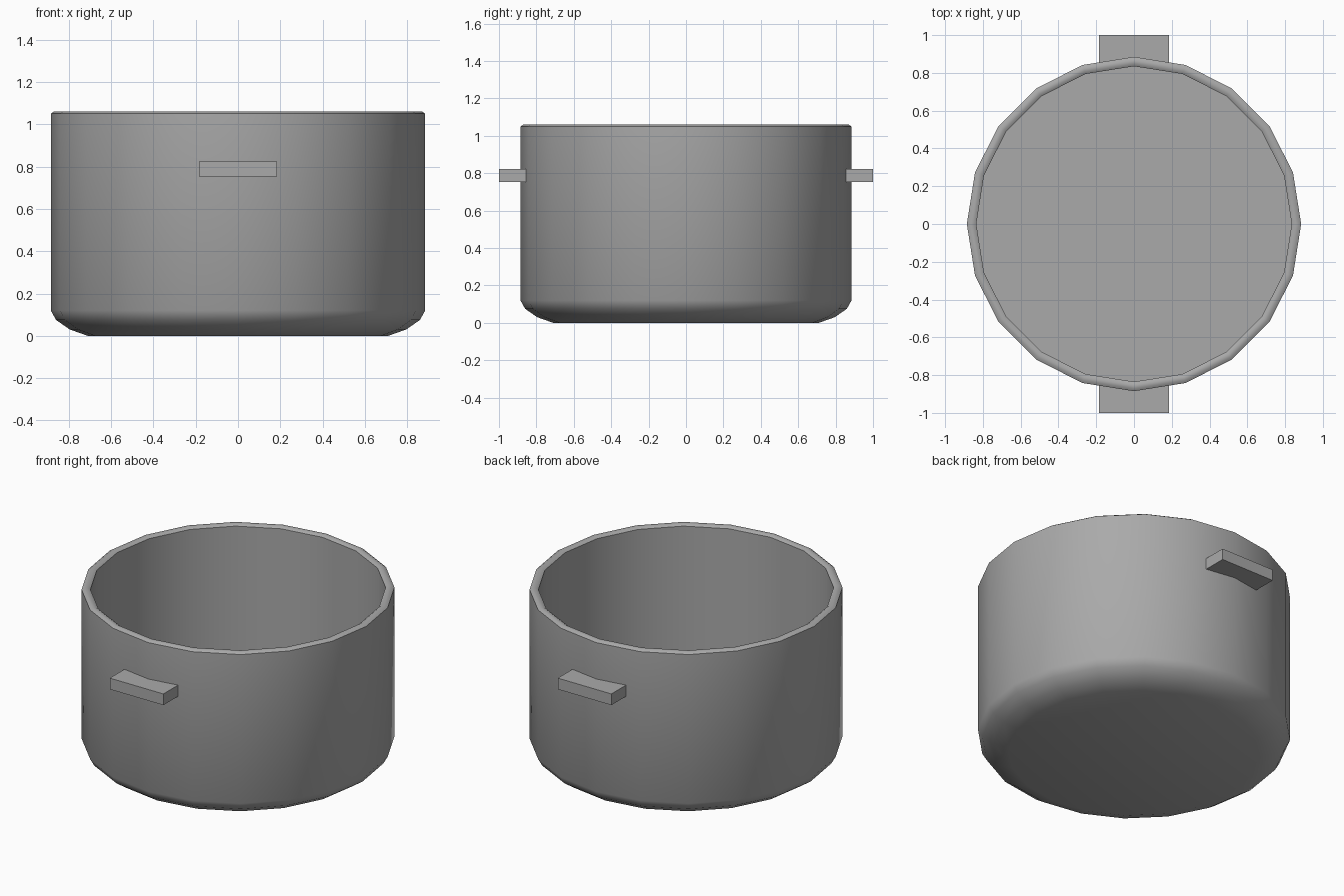
import bpy
import bmesh
import math

cube = bpy.data.objects.get("Cube")
if cube:
    bpy.data.objects.remove(cube, do_unlink=True)

SIDES = 20

# Single metal colour
metal = bpy.data.materials.new("grey metal")
metal.use_nodes = True
colour = (0.4, 0.4, 0.4, 1)
metal.diffuse_color = colour
metal.node_tree.nodes["Principled BSDF"].inputs["Base Color"].default_value = colour


def add_object(name, bm):
    bmesh.ops.recalc_face_normals(bm, faces=bm.faces)
    mesh = bpy.data.meshes.new(name)
    bm.to_mesh(mesh)
    bm.free()
    mesh.materials.append(metal)
    obj = bpy.data.objects.new(name, mesh)
    bpy.context.collection.objects.link(obj)
    return obj


# Pot body: outer base curve, wall, softened rim, inner wall and floor
profile = [(0.71, 0), (0.795, 0.03), (0.86, 0.075), (0.885, 0.12),
           (0.885, 1.05), (0.87, 1.06), (0.85, 1.06), (0.835, 1.05),
           (0.835, 0.1)]
bm = bmesh.new()
rings = []
for radius, z in profile:
    angles = [math.tau * i / SIDES for i in range(SIDES)]
    rings.append([bm.verts.new((radius * math.cos(a), radius * math.sin(a), z))
                  for a in angles])
for low, high in zip(rings, rings[1:]):
    for i in range(SIDES):
        j = (i + 1) % SIDES
        bm.faces.new((low[i], low[j], high[j], high[i]))
bm.faces.new(rings[0])
bm.faces.new(rings[-1])
pot = add_object("pot_body", bm)

bpy.ops.object.select_all(action="DESELECT")
pot.select_set(True)
bpy.context.view_layer.objects.active = pot
bpy.ops.object.shade_smooth_by_angle(angle=math.radians(40))

# Block handles on the front and back, set into the wall
for name, side in (("front_handle", -1), ("back_handle", 1)):
    bm = bmesh.new()
    bmesh.ops.create_cube(bm, size=1)
    bmesh.ops.scale(bm, vec=(0.37, 0.16, 0.07), verts=bm.verts)
    bmesh.ops.translate(bm, vec=(0, side * 0.92, 0.788), verts=bm.verts)
    add_object(name, bm)
